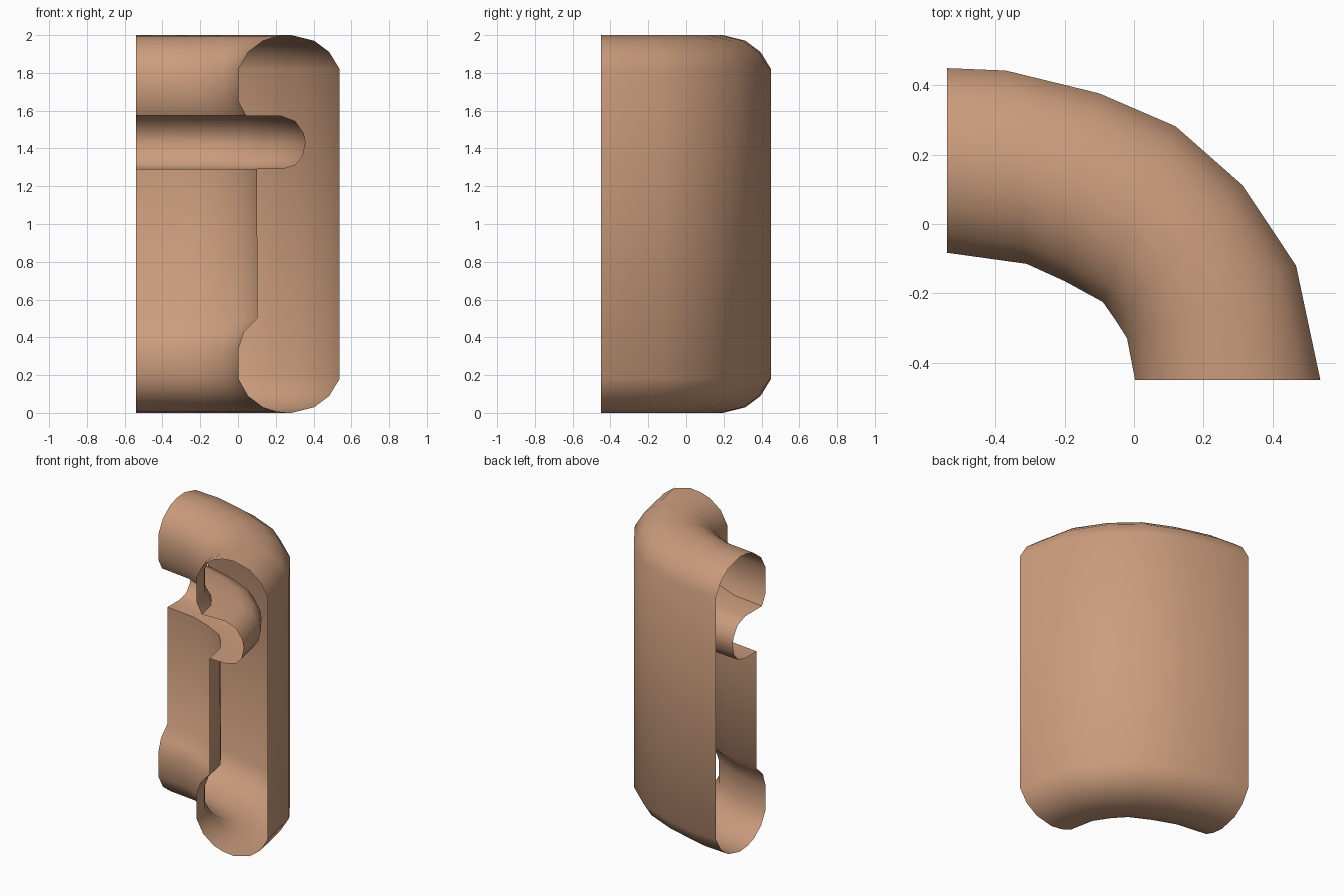
import bpy, bmesh, math
from mathutils import Vector

if "Cube" in bpy.data.objects:
    bpy.data.objects.remove(bpy.data.objects["Cube"])

# Cross-section: (distance from inner edge to outer edge 0..0.535, height)
cap = [(0.0, .18), (.05, .09), (.13, .03), (.2, .008), (.28, 0), (.4, .03), (.48, .09), (.535, .18)]
profile = [(.10, .50), (.03, .43), (0, .34)] + cap                      # lower roll
profile += [(u, 2 - z) for u, z in reversed(cap)]                       # outer wall and upper roll
profile += [(0, 1.65), (.04, 1.575)]
profile += [(.22, 1.575), (.30, 1.545), (.345, 1.48), (.355, 1.43),     # deep groove
            (.34, 1.36), (.30, 1.31), (.23, 1.29), (.098, 1.29)]

# Inner and outer plan points at each station round the bend
inner = [(-.54, -.083), (-.31, -.115), (-.20, -.165), (-.09, -.225), (-.055, -.275), (-.02, -.33), (.003, -.45)]
outer = [(-.54, .45), (-.37, .443), (-.10, .377), (.12, .282), (.315, .11), (.468, -.12), (.538, -.45)]

skin = bpy.data.materials.new("warm tan")
skin.diffuse_color = (.60, .335, .205, 1)
skin.use_nodes = True
skin.node_tree.nodes["Principled BSDF"].inputs["Base Color"].default_value = skin.diffuse_color

# Sweep the section round the bend, leaving both ends open
bm = bmesh.new()
rings = []
for a, b in zip(inner, outer):
    a, b = Vector(a), Vector(b)
    ring = []
    for u, z in profile:
        p = a.lerp(b, u / .535)
        ring.append(bm.verts.new((p.x, p.y, z)))
    rings.append(ring)
n = len(profile)
for r, s in zip(rings, rings[1:]):
    for i in range(n):
        j = (i + 1) % n
        bm.faces.new((r[i], r[j], s[j], s[i]))
bmesh.ops.recalc_face_normals(bm, faces=bm.faces)
mesh = bpy.data.meshes.new("curved_corner_shell")
bm.to_mesh(mesh)
bm.free()
mesh.materials.append(skin)
shell = bpy.data.objects.new("curved_corner_shell", mesh)
bpy.context.collection.objects.link(shell)
bpy.context.view_layer.objects.active = shell
shell.select_set(True)
bpy.ops.object.shade_smooth_by_angle(angle=math.radians(50))
